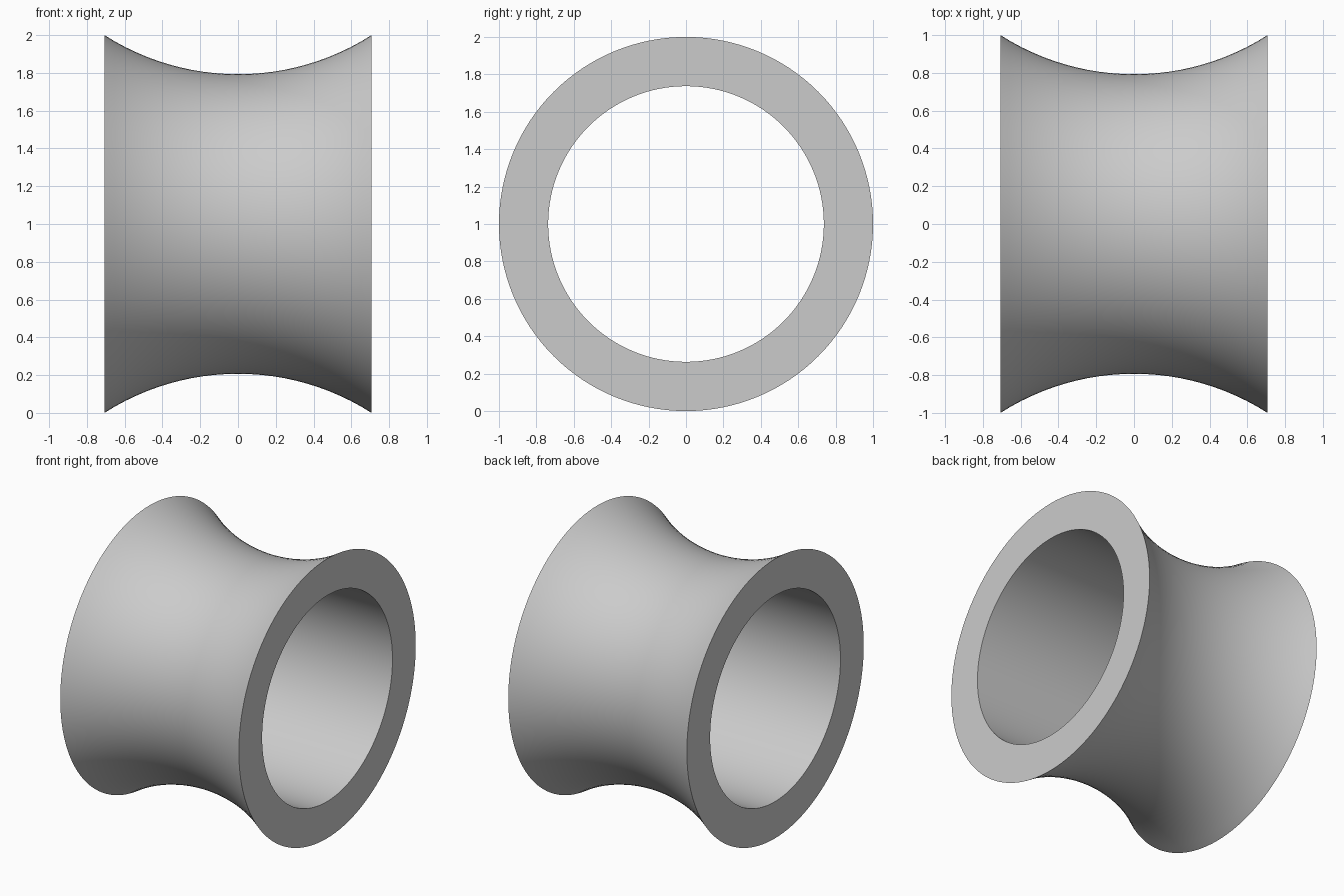
import bpy, bmesh
from math import asin, sin, cos, pi
from mathutils import Matrix, Vector

default = bpy.data.objects.get("Cube")
if default:
    bpy.data.objects.remove(default)

HALF_WIDTH = 0.707
RIM_RADIUS = 1.0
WAIST_RADIUS = 0.793
BORE_RADIUS = 0.737
SEGMENTS = 128
ARC_STEPS = 24

# Grey material
grey = bpy.data.materials.new("plain grey")
grey.use_nodes = True
colour = (0.6, 0.6, 0.6, 1)
grey.diffuse_color = colour
grey.node_tree.nodes["Principled BSDF"].inputs["Base Color"].default_value = colour

# Closed profile: concave outer arc, then the straight bore
sag = RIM_RADIUS - WAIST_RADIUS
arc_radius = (HALF_WIDTH ** 2 + sag ** 2) / (2 * sag)
half_angle = asin(HALF_WIDTH / arc_radius)
profile = []
for i in range(ARC_STEPS + 1):
    a = half_angle * (2 * i / ARC_STEPS - 1)
    profile.append((arc_radius * sin(a), WAIST_RADIUS + arc_radius * (1 - cos(a))))
profile += [(HALF_WIDTH, BORE_RADIUS), (-HALF_WIDTH, BORE_RADIUS)]

# Revolve the profile about the x axis
bm = bmesh.new()
rings = []
for s in range(SEGMENTS):
    turn = Matrix.Rotation(2 * pi * s / SEGMENTS, 3, 'X')
    rings.append([bm.verts.new(turn @ Vector((x, 0, r))) for x, r in profile])
for s in range(SEGMENTS):
    here, there = rings[s], rings[(s + 1) % SEGMENTS]
    for i in range(len(profile)):
        j = (i + 1) % len(profile)
        bm.faces.new((here[i], here[j], there[j], there[i]))
bmesh.ops.recalc_face_normals(bm, faces=bm.faces)

mesh = bpy.data.meshes.new("concave_ring")
bm.to_mesh(mesh)
bm.free()
mesh.materials.append(grey)
ring = bpy.data.objects.new("concave_ring", mesh)
ring.location.z = RIM_RADIUS
bpy.context.collection.objects.link(ring)

# Smooth the curved walls, keep the rims sharp
bpy.ops.object.select_all(action='DESELECT')
ring.select_set(True)
bpy.context.view_layer.objects.active = ring
bpy.ops.object.shade_smooth_by_angle(angle=pi / 6)
